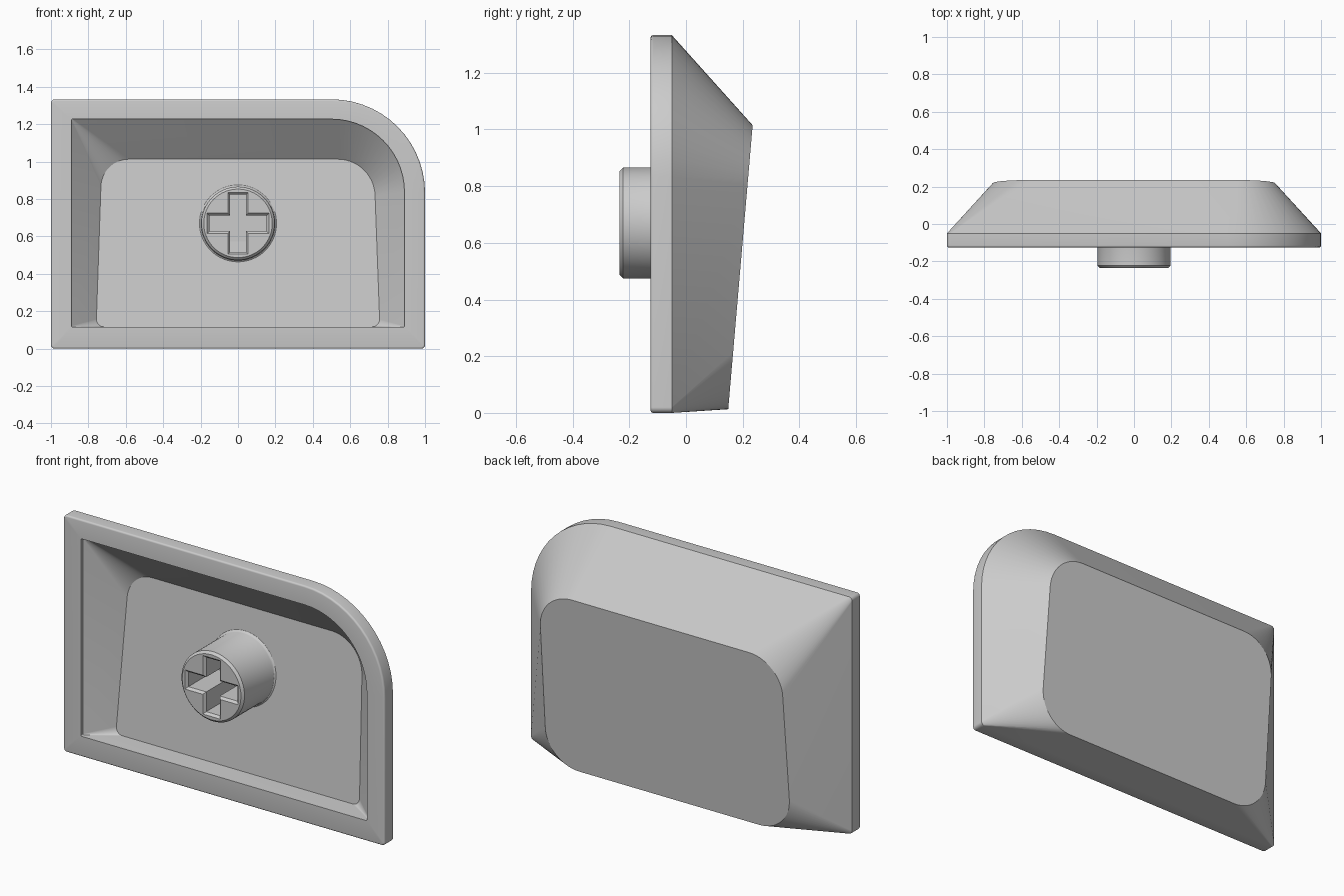
import bpy, bmesh
from math import sin, cos, pi, radians

cube = bpy.data.objects.get("Cube")
if cube:
    bpy.data.objects.remove(cube, do_unlink=True)

grey = bpy.data.materials.new("light grey plastic")
grey.use_nodes = True
grey.diffuse_color = (0.6, 0.6, 0.6, 1)
grey.node_tree.nodes["Principled BSDF"].inputs["Base Color"].default_value = (0.6, 0.6, 0.6, 1)

STEPS = 14
STEM_Z = 0.67
EDGE = 0.01


def outline(bottom, top, z0, z1, radii, depth):
    """Rounded four-sided ring: half widths, heights, corner radii, depth rule."""
    corners = [(1, -1, bottom, z0), (1, 1, top, z1), (-1, 1, top, z1), (-1, -1, bottom, z0)]
    ring = []
    for i, ((sx, sz, half, z), r) in enumerate(zip(corners, radii)):
        for k in range(STEPS + 1):
            a = pi / 2 * (i - 1 + k / STEPS)
            px, pz = sx * (half - r) + r * cos(a), z - sz * r + r * sin(a)
            ring.append((px, depth(pz), pz))
    return ring


def loft(name, rings):
    """Skin a stack of equal rings and cap both ends."""
    bm = bmesh.new()
    loops = [[bm.verts.new(p) for p in ring] for ring in rings]
    n = len(loops[0])
    for a, b in zip(loops, loops[1:]):
        for i in range(n):
            j = (i + 1) % n
            bm.faces.new((a[i], a[j], b[j], b[i]))
    bm.faces.new(loops[0])
    bm.faces.new(loops[-1])
    bmesh.ops.recalc_face_normals(bm, faces=bm.faces)
    mesh = bpy.data.meshes.new(name)
    bm.to_mesh(mesh)
    bm.free()
    mesh.materials.append(grey)
    obj = bpy.data.objects.new(name, mesh)
    bpy.context.collection.objects.link(obj)
    return obj


def flat(y):
    return lambda z: y


def rim(inset, y):
    """Outer rim ring, one corner large and the rest tight."""
    small = 0.02 - inset
    return outline(1 - inset, 1 - inset, inset, 1.333 - inset,
                   (small, 0.5 - inset, small, small), flat(y))


def opening(y):
    return outline(0.89, 0.89, 0.115, 1.227, (0.006, 0.39, 0.006, 0.006), flat(y))


def back_slope(z):
    return 0.149 + 0.086 * (z - 0.013)


def floor_slope(z):
    return -0.004 + 0.085 * (z - 0.115)


# Hollow shell: inner floor, cavity walls, lip, rounded rim edge, sloped sides, back face
rounded_edge = [rim(EDGE * (1 - sin(a)), -0.125 + EDGE * (1 - cos(a)))
                for a in (radians(22.5 * k) for k in range(5))]
shell = loft("cap_shell", [
    outline(0.757, 0.733, 0.117, 1.013, (0.04, 0.2, 0.15, 0.04), floor_slope),
    opening(-0.107),
    opening(-0.125),
    *rounded_edge,
    rim(0, -0.05),
    outline(0.76, 0.755, 0.013, 1.015, (0.2, 0.21, 0.2, 0.2), back_slope),
])


# Round stem with chamfered tip and a small flare that follows the tilted floor
def circle(r, depth):
    ring = []
    for k in range(64):
        a = 2 * pi * k / 64
        z = STEM_Z + r * sin(a)
        ring.append((r * cos(a), depth(z), z))
    return ring


def above_floor(gap):
    return lambda z: floor_slope(z) - gap


stem = loft("stem", [circle(r, depth) for r, depth in (
    (0.183, flat(-0.235)), (0.196, flat(-0.222)), (0.196, above_floor(0.012)),
    (0.199, above_floor(0.005)), (0.206, above_floor(0)), (0.206, above_floor(-0.05)))])


# Cross-shaped socket with a chamfered mouth
def cross(grow, y):
    arm, half = 0.153 + grow, 0.042 + grow
    quarter = [(arm, -half), (arm, half), (half, half)]
    ring = list(quarter)
    for _ in range(3):
        quarter = [(-z, x) for x, z in quarter]
        ring += quarter
    return [(x, y, STEM_Z + z) for x, z in ring]


cutter = loft("socket_cutter", [cross(0.012, -0.3), cross(0.012, -0.235),
                                cross(0, -0.222), cross(0, 0.035)])
cutter.hide_render = True
cut = stem.modifiers.new("socket", "BOOLEAN")
cut.operation = "DIFFERENCE"
cut.solver = "EXACT"
cut.object = cutter
bpy.ops.object.select_all(action="DESELECT")
bpy.context.view_layer.objects.active = stem
stem.select_set(True)
bpy.ops.object.modifier_apply(modifier=cut.name)
bpy.data.objects.remove(cutter, do_unlink=True)

# Smooth the curves, keep the edges crisp
shell.select_set(True)
bpy.ops.object.shade_smooth_by_angle(angle=radians(30))
